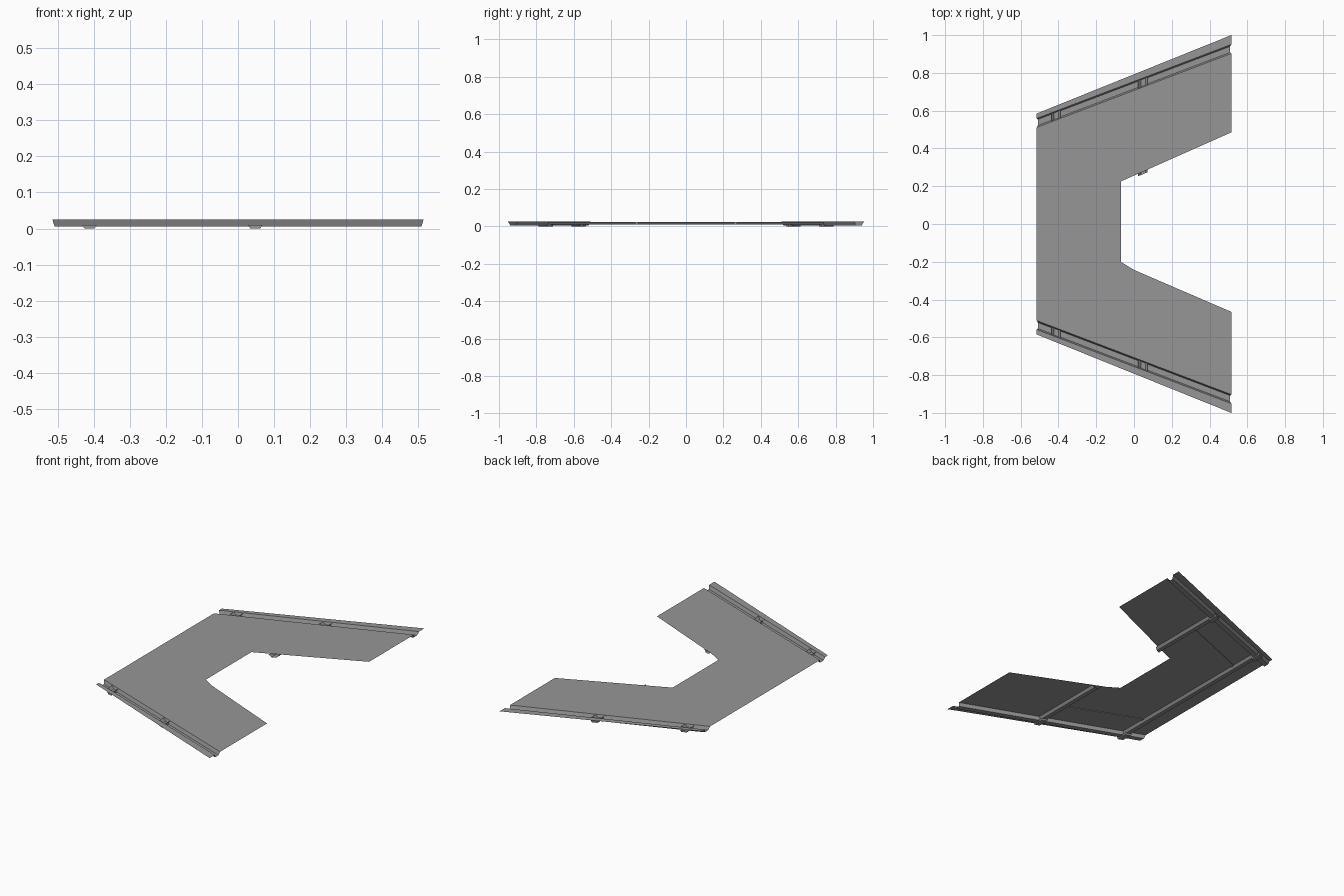
import bpy, bmesh

if "Cube" in bpy.data.objects:
    bpy.data.objects.remove(bpy.data.objects["Cube"])

grey = bpy.data.materials.new("mid grey")
grey.diffuse_color = (0.305, 0.305, 0.305, 1)
grey.use_nodes = True
grey.node_tree.nodes["Principled BSDF"].inputs["Base Color"].default_value = grey.diffuse_color

TOP = 0.025                # deck height
RAIL = (0.731, 0.38)       # centre line of the edge rails: y = a + b x
HALF, FLOOR = 0.024, 0.016  # half widths of the rail channel, top and floor


def rail_y(x, w=0.0):
    return RAIL[0] + RAIL[1] * x + w


def finish(name, bm):
    mesh = bpy.data.meshes.new(name)
    bm.to_mesh(mesh)
    bm.free()
    mesh.materials.append(grey)
    ob = bpy.data.objects.new(name, mesh)
    bpy.context.collection.objects.link(ob)
    return ob


def sheet(name, outline):
    """Flat deck sheet, facing up."""
    bm = bmesh.new()
    face = bm.faces.new([bm.verts.new((x, y, TOP)) for x, y in outline])
    face.normal_update()
    if face.normal.z < 0:
        face.normal_flip()
    return finish(name, bm)


def loft(name, start, end, closed=False):
    """Folded sheet between two matching section outlines."""
    bm = bmesh.new()
    a = [bm.verts.new(p) for p in start]
    b = [bm.verts.new(p) for p in end]
    n = len(a)
    for i in range(n if closed else n - 1):
        j = (i + 1) % n
        bm.faces.new((a[i], b[i], b[j], a[j]))
    if closed:
        bm.faces.new(a[::-1])
        bm.faces.new(b)
        bmesh.ops.recalc_face_normals(bm, faces=bm.faces)
    else:
        for f in bm.faces:          # open channels face upwards
            f.normal_update()
            if f.normal.z < 0:
                f.normal_flip()
    return finish(name, bm)


def rail_section(end, s):
    """Open trapezoid channel section with slanted ends."""
    pts = [(-HALF, TOP), (-FLOOR, 0.005), (FLOOR, 0.005), (HALF, TOP)]
    out = []
    for w, z in pts:
        x = end * (0.515 if z == TOP else 0.509)
        out.append((x, s * rail_y(x, w), z))
    return out


def beam_section(x, y0, slope, s):
    """Open hat section of a beam, its end cut at an angle."""
    pts = [(-0.026, TOP - 0.0006), (-0.012, 0.010), (0.012, 0.010), (0.024, TOP - 0.0006)]
    return [(x + dx, s * (y0 + slope * dx), z) for dx, z in pts]


# C-shaped deck between the two rail channels
inner = [(x, rail_y(x, -HALF)) for x in (0.515, -0.515)]
sheet("deck", [(x, -y) for x, y in inner[::-1]]
      + [(0.515, -0.465), (0.0, -0.243), (-0.07, -0.2), (-0.07, 0.225), (0.515, 0.485)]
      + inner)

# Long beam joining both wings
X1, X2 = -0.412, 0.048
loft("main_beam", beam_section(X1, rail_y(X1, HALF), RAIL[1], -1),
     beam_section(X1, rail_y(X1, HALF), RAIL[1], 1))

for s, side in ((1, "back"), (-1, "front")):
    # Edge strip outside the rail
    sheet(side + "_edge_strip",
          [(-0.515, s * rail_y(-0.515, HALF)), (0.515, s * rail_y(0.515, HALF)),
           (0.515, s * 1.0), (-0.515, s * 0.585)])

    # Rail channel sunk into the deck
    loft(side + "_rail", rail_section(-1, s), rail_section(1, s))

    # Cross beam of each wing
    loft(side + "_cross_beam", beam_section(X2, 0.264, 0.42, s),
         beam_section(X2, rail_y(X2, HALF), RAIL[1], s))

    # Thin joist plate between the beams
    ends = []
    for x in (-0.39, 0.026):
        y = 0.545 + 0.4 * x
        ends.append([(x, s * (y + w), z) for w, z in
                     ((-0.01, 0.0215), (0.01, 0.0215), (0.01, 0.0244), (-0.01, 0.0244))])
    loft(side + "_joist", *ends, closed=True)

    # Brackets under the rail where the beams cross it
    for x, part in ((X1, "left"), (X2, "right")):
        ends = []
        for w in (-0.033, 0.033):
            ends.append([(x + dx, s * rail_y(x + dx, w), z) for dx, z in
                         ((-0.014, 0.0), (0.014, 0.0), (0.02, 0.0095), (-0.02, 0.0095))])
        loft(f"{side}_{part}_bracket", *ends, closed=True)
